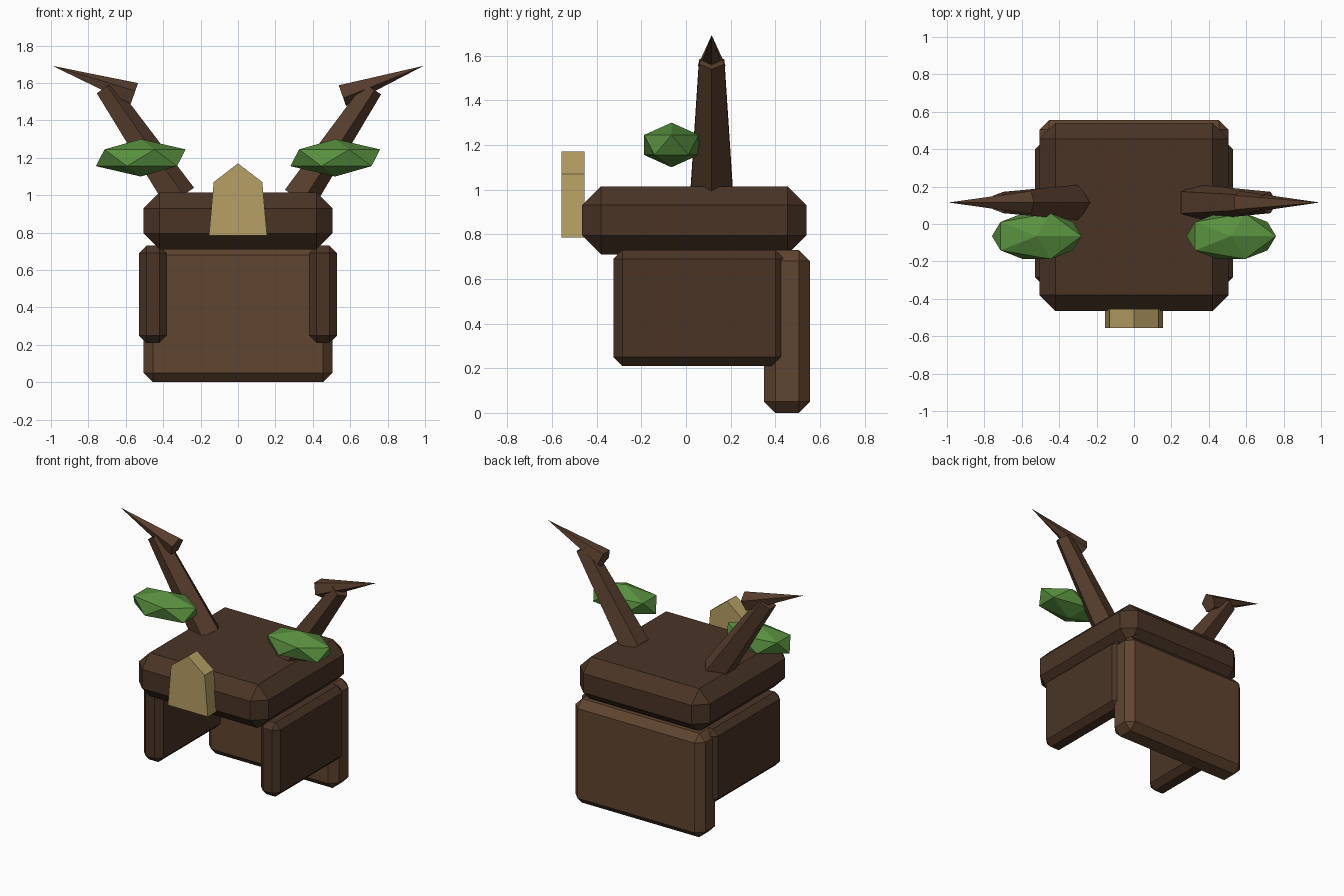
import bpy, bmesh
from math import radians
from mathutils import Matrix, Vector

if "Cube" in bpy.data.objects:
    bpy.data.objects.remove(bpy.data.objects["Cube"])


def material(name, rgb):
    m = bpy.data.materials.new(name)
    m.diffuse_color = (*rgb, 1)
    m.use_nodes = True
    m.node_tree.nodes["Principled BSDF"].inputs["Base Color"].default_value = m.diffuse_color
    return m


DARK = material("dark_bark", (0.068, 0.034, 0.019))
BARK = material("bark", (0.115, 0.058, 0.029))
BRANCH = material("branch_wood", (0.095, 0.047, 0.026))
GOLD = material("gold", (0.47, 0.35, 0.13))
LEAF = material("leaf_green", (0.10, 0.28, 0.05))


def finish(name, bm, mat):
    bmesh.ops.recalc_face_normals(bm, faces=bm.faces)
    mesh = bpy.data.meshes.new(name)
    bm.to_mesh(mesh)
    bm.free()
    mesh.materials.append(mat)
    bpy.context.collection.objects.link(bpy.data.objects.new(name, mesh))


def chamfered_box(name, lo, hi, bevel, mat):
    lo, hi = Vector(lo), Vector(hi)
    bm = bmesh.new()
    bmesh.ops.create_cube(bm, size=1, matrix=Matrix.Translation((lo + hi) / 2)
                          @ Matrix.Diagonal((*(hi - lo), 1)))
    bmesh.ops.bevel(bm, geom=bm.edges[:], offset=bevel, segments=1,
                    profile=0.5, affect='EDGES')
    finish(name, bm, mat)


def branch(name, base, tilt, r1, r2, length, mat):
    # five-sided cone starting at base, leaning sideways by tilt degrees
    bm = bmesh.new()
    m = (Matrix.Translation(base) @ Matrix.Rotation(radians(tilt), 4, 'Y')
         @ Matrix.Translation((0, 0, length / 2))
         @ Matrix.Rotation(radians(-90), 4, 'Z'))
    bmesh.ops.create_cone(bm, cap_ends=True, segments=5, radius1=r1,
                          radius2=r2, depth=length, matrix=m)
    bmesh.ops.remove_doubles(bm, verts=bm.verts, dist=1e-5)
    finish(name, bm, mat)


# Hood cap and back panel
chamfered_box("cap", (-0.505, -0.465, 0.71), (0.505, 0.54, 1.015), 0.085, DARK)
chamfered_box("back_panel", (-0.505, 0.35, 0), (0.505, 0.555, 0.73), 0.05, BARK)

# Front plaque: pointed prism
bm = bmesh.new()
outline = [(-0.155, 0.785), (0.155, 0.785), (0.13, 1.07), (0, 1.17), (-0.13, 1.07)]
face = bm.faces.new([bm.verts.new((x, -0.557, z)) for x, z in outline])
ext = bmesh.ops.extrude_face_region(bm, geom=[face], use_keep_orig=True)
bmesh.ops.translate(bm, vec=(0, 0.102, 0),
                    verts=[g for g in ext["geom"] if isinstance(g, bmesh.types.BMVert)])
finish("front_plaque", bm, GOLD)

for side, s in (("left", -1), ("right", 1)):
    # Cheek panels
    xs = sorted((s * 0.38, s * 0.53))
    chamfered_box(f"{side}_side_panel", (xs[0], -0.325, 0.21),
                  (xs[1], 0.44, 0.73), 0.04, DARK)
    # Branching antlers
    branch(f"{side}_antler", (s * 0.318, 0.115, 0.984), s * 34, 0.1, 0.06, 0.71, BRANCH)
    branch(f"{side}_antler_tip", (s * 0.556, 0.115, 1.538), s * 70.6, 0.065, 0, 0.462, BRANCH)
    # Leaf clumps
    bm = bmesh.new()
    bmesh.ops.create_icosphere(bm, subdivisions=1, radius=1,
                               matrix=Matrix.Translation((s * 0.52, -0.065, 1.2))
                               @ Matrix.Diagonal((0.268, 0.144, 0.1, 1)))
    finish(f"{side}_leaf_clump", bm, LEAF)
